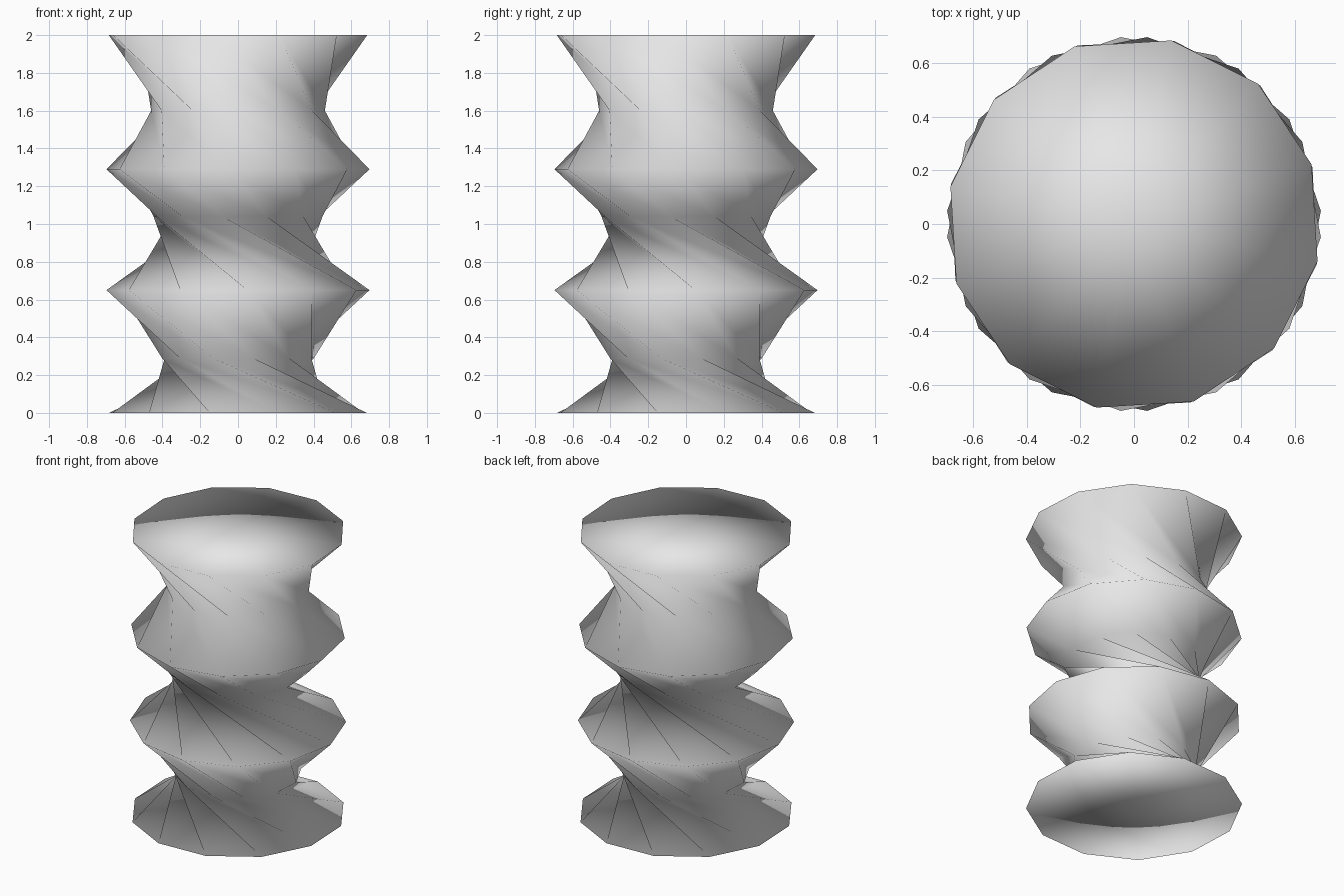
import bpy
import bmesh
import math

cube = bpy.data.objects.get("Cube")
if cube:
    bpy.data.objects.remove(cube, do_unlink=True)

SIDES = 12
STEP = 360 / SIDES
# Height, radius and heading in degrees of each ring: wide rims and narrow
# waists alternate, twisting clockwise going up
RINGS = [
    (0.0, 0.698, 17.6),
    (0.29, 0.41, -48.7),
    (0.65, 0.698, -86.0),
    (1.04, 0.455, -160.5),
    (1.29, 0.698, -184.0),
    (1.6, 0.46, -211.5),
    (2.0, 0.698, -251.5),
]

grey = bpy.data.materials.new("light_grey")
grey.use_nodes = True
colour = (0.8, 0.8, 0.8, 1.0)
grey.diffuse_color = colour
grey.node_tree.nodes["Principled BSDF"].inputs["Base Color"].default_value = colour

bm = bmesh.new()


def add_ring(z, radius, heading):
    verts = []
    for k in range(SIDES):
        a = math.radians(heading + STEP * k)
        verts.append(bm.verts.new((radius * math.cos(a), radius * math.sin(a), z)))
    return verts


def add_cap(ring, z, up):
    centre = bm.verts.new((0, 0, z))
    for k in range(SIDES):
        a, b = ring[k], ring[(k + 1) % SIDES]
        bm.faces.new((centre, a, b) if up else (centre, b, a))


rings = [add_ring(*ring) for ring in RINGS]

# Twisted walls: ridges join matching corners, folds sit between them
for low, high in zip(rings, rings[1:]):
    for k in range(SIDES):
        n = (k + 1) % SIDES
        bm.faces.new((low[k], low[n], high[k]))
        bm.faces.new((low[n], high[n], high[k]))

# Flat ends
add_cap(rings[0], RINGS[0][0], False)
add_cap(rings[-1], RINGS[-1][0], True)

# Smooth shading runs over the whole body, rims included
for face in bm.faces:
    face.smooth = True

mesh = bpy.data.meshes.new("twisted_column")
bm.to_mesh(mesh)
bm.free()
mesh.materials.append(grey)
column = bpy.data.objects.new("twisted_column", mesh)
bpy.context.collection.objects.link(column)
